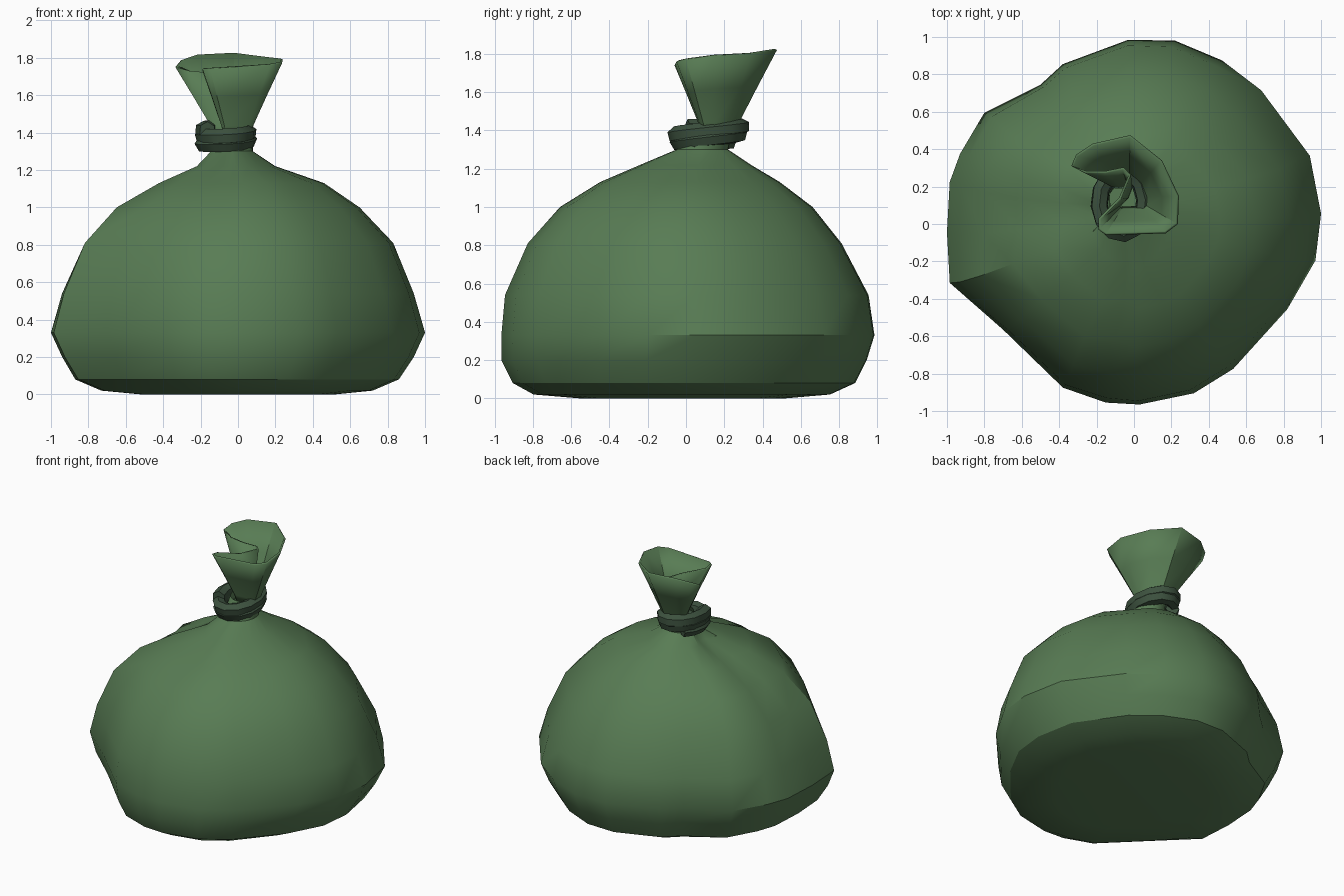
import bpy, bmesh, math
from mathutils import Vector

if "Cube" in bpy.data.objects:
    bpy.data.objects.remove(bpy.data.objects["Cube"])


def material(name, rgb):
    m = bpy.data.materials.new(name)
    m.diffuse_color = (*rgb, 1)
    m.use_nodes = True
    m.node_tree.nodes["Principled BSDF"].inputs["Base Color"].default_value = m.diffuse_color
    return m


GREEN = material("sack green", (0.098, 0.202, 0.089))
DARK = material("tie dark green", (0.047, 0.085, 0.050))


def finish(ob, mat, angle):
    ob.data.materials.append(mat)
    bpy.ops.object.select_all(action='DESELECT')
    ob.select_set(True)
    bpy.context.view_layer.objects.active = ob
    bpy.ops.object.shade_smooth_by_angle(angle=math.radians(angle))


def loft(name, rings, cap_bottom, mat, angle):
    """Skin a stack of equal-length closed rings."""
    bm = bmesh.new()
    loops = [[bm.verts.new(p) for p in r] for r in rings]
    n = len(rings[0])
    for a, b in zip(loops, loops[1:]):
        for i in range(n):
            j = (i + 1) % n
            bm.faces.new((a[i], a[j], b[j], b[i]))
    if cap_bottom:
        bm.faces.new(loops[0][::-1])
    me = bpy.data.meshes.new(name)
    bm.to_mesh(me)
    bm.free()
    ob = bpy.data.objects.new(name, me)
    bpy.context.collection.objects.link(ob)
    finish(ob, mat, angle)
    return ob


# Sack body: widest outline seen from above, counter-clockwise
OUTLINE = [(1, .05), (.94, .36), (.68, .71), (.47, .87), (.22, .975), (-.03, .98),
           (-.38, .85), (-.5, .74), (-.8, .59), (-.93, .37), (-.985, .22), (-1, -.05),
           (-.985, -.32), (-.7, -.57), (-.38, -.88), (-.15, -.96), (.03, -.97),
           (.32, -.91), (.53, -.78), (.82, -.46), (.97, -.2)]
# height, x min, x max, y min, y max, roundness, pleat depth
LEVELS = [
    (0.00, -.52, .52, -.56, .52, .3, 0),
    (0.02, -.73, .72, -.80, .75, .2, 0),
    (0.08, -.87, .86, -.91, .88, .1, 0),
    (0.20, -.94, .94, -.97, .94, 0, 0),
    (0.33, -1.0, 1.0, -.97, .98, 0, 0),
    (0.54, -.95, .94, -.95, .95, .15, .01),
    (0.81, -.84, .83, -.83, .81, .3, .04),
    (1.00, -.67, .65, -.66, .66, .5, .09),
    (1.13, -.44, .46, -.45, .49, .7, .15),
    (1.22, -.23, .20, -.24, .34, .9, .2),
    (1.30, -.15, .08, -.05, .22, 1, .15),
    (1.42, -.13, .08, .02, .25, 1, 0),
]
PLEATS = {10: 1, 11: 1, 15: .6, 2: .4}   # outline points pulled inward
body = []
for z, x0, x1, y0, y1, rnd, pl in LEVELS:
    ring = []
    for i, (u, v) in enumerate(OUTLINE):
        p = Vector((u, v / .975))
        p = p.lerp(p.normalized(), rnd) * (1 - pl * PLEATS.get(i, 0))
        ring.append(((x0 + x1) / 2 + p.x * (x1 - x0) / 2,
                     (y0 + y1) / 2 + p.y * (y1 - y0) / 2, z))
    body.append(ring)
loft("sack_body", body, True, GREEN, 32)

# Flared open mouth with one deep inward fold
MOUTH = [(.24, .15, 1.79), (.15, .34, 1.80), (-.02, .475, 1.82), (-.22, .43, 1.81),
         (-.31, .37, 1.78), (-.335, .31, 1.75), (-.26, .27, 1.73), (-.15, .27, 1.72),
         (-.06, .29, 1.71), (-.03, .26, 1.71), (-.08, .14, 1.71), (-.19, .03, 1.73),
         (-.19, -.03, 1.74), (-.15, -.06, 1.74), (.17, -.05, 1.76), (.235, 0, 1.77)]


def mouth_ring(scale, height):
    cx, cy = -.02, .15
    return [(cx + (x - cx) * scale, cy + (y - cy) * scale,
             1.38 + (z - 1.38) * height) for x, y, z in MOUTH]


mouth = loft("sack_mouth", [mouth_ring(.33, 0), mouth_ring(.40, .15),
                            mouth_ring(.70, .58), mouth_ring(1, 1)], False, GREEN, 35)
mod = mouth.modifiers.new("thickness", 'SOLIDIFY')
mod.thickness = 0.014
mod.offset = -1

# Cord wound around the neck
TURNS, STEPS = 2.3, 12
cu = bpy.data.curves.new("neck_tie", 'CURVE')
cu.dimensions = '3D'
cu.bevel_depth = 0.046
cu.bevel_resolution = 1
cu.use_fill_caps = True
count = int(TURNS * STEPS) + 1
sp = cu.splines.new('POLY')
sp.points.add(count - 1)
for i in range(count):
    a = math.tau * i / STEPS + 2.2
    t = i / (count - 1)
    sp.points[i].co = (-.065 + .122 * math.cos(a), .115 + (.15 + .03 * t) * math.sin(a),
                       1.335 + .085 * t + .012 * math.sin(a), 1)
tie = bpy.data.objects.new("neck_tie", cu)
bpy.context.collection.objects.link(tie)
bpy.ops.object.select_all(action='DESELECT')
tie.select_set(True)
bpy.context.view_layer.objects.active = tie
bpy.ops.object.convert(target='MESH')
finish(bpy.context.view_layer.objects.active, DARK, 50)
